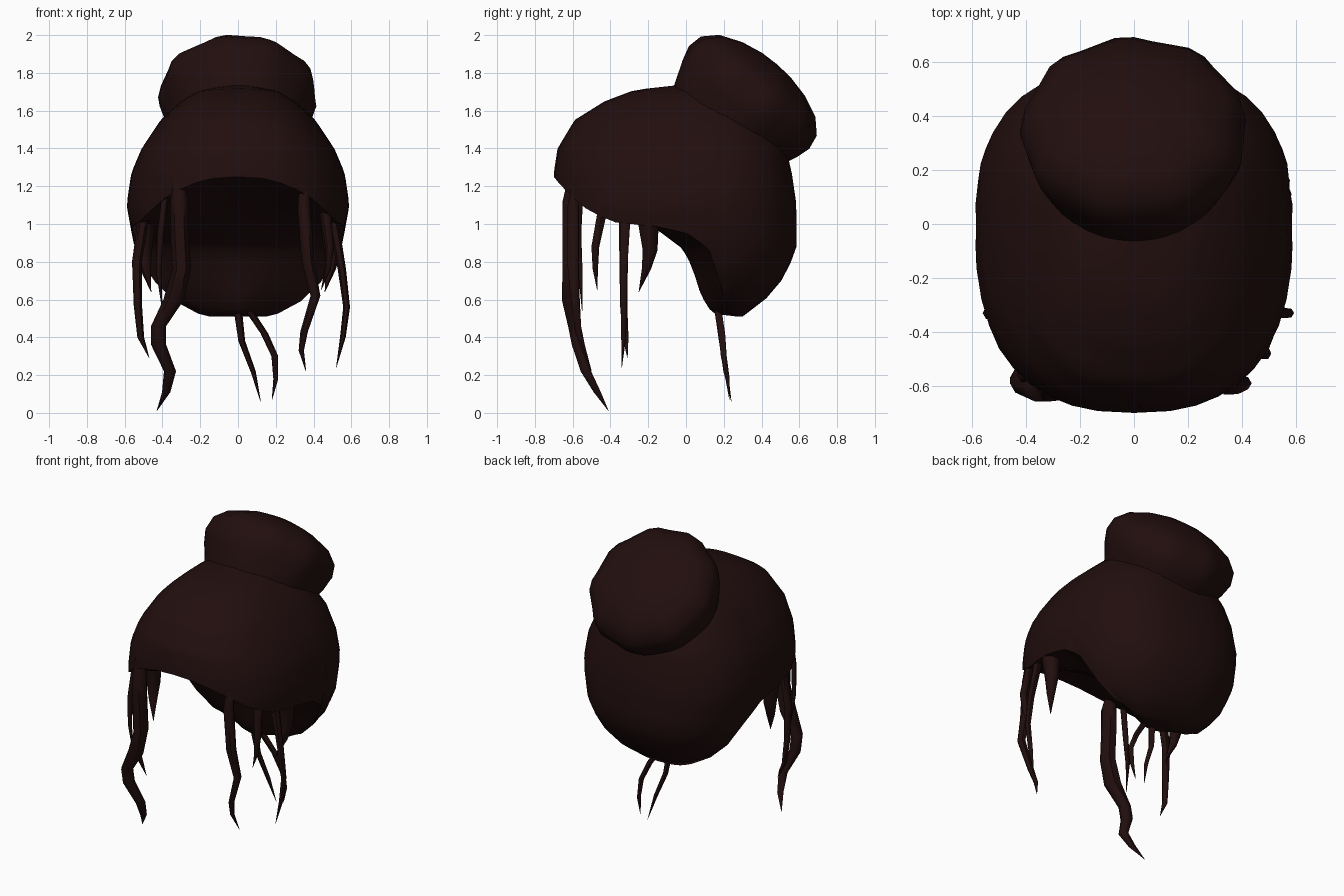
import bpy, bmesh, math
from mathutils import Matrix, Vector

if "Cube" in bpy.data.objects:
    bpy.data.objects.remove(bpy.data.objects["Cube"])

hair = bpy.data.materials.new("dark brown hair")
hair.use_nodes = True
COLOR = (0.016, 0.0045, 0.0045, 1)
hair.diffuse_color = COLOR
hair.roughness = 1
bsdf = hair.node_tree.nodes["Principled BSDF"]
bsdf.inputs["Base Color"].default_value = COLOR
bsdf.inputs["Roughness"].default_value = 1
bsdf.inputs["Specular IOR Level"].default_value = 0


def interp(table, v, col=1):
    """Linear lookup in rows sorted by rising first value."""
    if v <= table[0][0]:
        return table[0][col]
    for a, b in zip(table, table[1:]):
        if v <= b[0]:
            return a[col] + (b[col] - a[col]) * (v - a[0]) / (b[0] - a[0])
    return table[-1][col]


def finish(bm, name):
    bmesh.ops.remove_doubles(bm, verts=bm.verts, dist=0.0005)
    bmesh.ops.recalc_face_normals(bm, faces=bm.faces)
    mesh = bpy.data.meshes.new(name)
    bm.to_mesh(mesh)
    bm.free()
    mesh.materials.append(hair)
    for p in mesh.polygons:
        p.use_smooth = True
    obj = bpy.data.objects.new(name, mesh)
    bpy.context.collection.objects.link(obj)
    bpy.context.view_layer.objects.active = obj
    obj.select_set(True)
    bpy.ops.object.shade_smooth_by_angle(angle=math.radians(60))
    obj.select_set(False)


def bridge(bm, rows):
    n = len(rows[0])
    for a, b in zip(rows, rows[1:]):
        for i in range(n):
            j = (i + 1) % n
            bm.faces.new((a[i], a[j], b[j], b[i]))


# Cap of hair: height, front reach, back reach, half width, middle depth
OUTLINE = [(0.51, 0.5, 0.30, 0.21, 0.15), (0.60, 0.6, 0.42, 0.36, 0.08),
           (0.73, 0.65, 0.53, 0.48, 0.05), (0.88, 0.68, 0.585, 0.55, 0.01),
           (1.10, 0.70, 0.585, 0.59, 0), (1.27, 0.70, 0.56, 0.565, 0),
           (1.40, 0.68, 0.53, 0.51, 0), (1.55, 0.59, 0.44, 0.41, 0),
           (1.65, 0.43, 0.33, 0.30, 0), (1.71, 0.27, 0.2, 0.2, 0), (1.74, 0, 0, 0, 0)]
# Hairline height by depth at the front, then by angle behind the ear
HAIRLINE = [(-0.70, 1.25), (-0.66, 1.20), (-0.53, 1.08), (-0.40, 1.01), (-0.14, 0.985)]
NAPE_LINE = [(84, 0.98), (90, 0.95), (97, 0.86), (101, 0.69), (107, 0.59),
             (120, 0.525), (140, 0.51)]
# Middle line of the underside: angle, depth, height
SPINE = [(0, -0.67, 1.24), (30, -0.55, 1.20), (60, -0.32, 1.09), (80, -0.14, 0.96),
         (95, -0.02, 0.87), (103, 0.03, 0.78), (115, 0.08, 0.62), (135, 0.14, 0.525),
         (180, 0.28, 0.51)]
TOP, RINGS, UNDER = 1.74, 20, 7


def bulge(v):
    return math.copysign(abs(v) ** 0.78, v) if abs(v) > 1e-6 else 0


def cap_point(deg, t):
    s, c = math.sin(math.radians(deg)), math.cos(math.radians(deg))
    if abs(deg) < 84:
        rim = interp(HAIRLINE, -0.7 * bulge(c))
    else:
        rim = interp(NAPE_LINE, abs(deg))
    z = rim + (TOP - rim) * (1 - t ** 1.6)
    front, back, width, mid = (interp(OUTLINE, z, k) for k in (1, 2, 3, 4))
    reach = front + mid if c > 0 else back - mid
    return Vector((width * bulge(s), mid - reach * bulge(c), z))


def under_point(deg, t):
    rim = cap_point(deg, 1)
    ease = math.sin(t * math.pi / 2)
    y, z = (interp(SPINE, abs(deg), k) for k in (1, 2))
    return Vector((rim.x * (1 - t), rim.y + (y - rim.y) * ease, rim.z + (z - rim.z) * ease))


half = [9 * i for i in range(1, 10)] + [86, 90, 94, 97, 101, 107, 113] + \
       [120 + 10 * i for i in range(6)]
angles = [-a for a in reversed(half)] + [0] + half + [180]
bm = bmesh.new()
rows = [[bm.verts.new(cap_point(a, r / RINGS)) for a in angles] for r in range(RINGS + 1)]
rows += [[bm.verts.new(under_point(a, r / UNDER)) for a in angles] for r in range(1, UNDER + 1)]
bridge(bm, rows)
finish(bm, "hair_cap")

# Bun: lobed lathe, tilted up and back
BUN = [(0.28, -0.27), (0.345, -0.12), (0.40, 0.0), (0.425, 0.08), (0.41, 0.16),
       (0.34, 0.23), (0.22, 0.28), (0.10, 0.305), (0, 0.31)]
SEG = 36
bm = bmesh.new()
rows = []
for r, h in BUN:
    ring = []
    for i in range(SEG):
        a = 2 * math.pi * i / SEG
        dent = (1 - math.cos(9 * a + 3.77)) * min(1, max(0, h + 0.1) * 5)
        lobe = 1 - 0.025 * dent
        ring.append(bm.verts.new((r * lobe * math.cos(a), r * lobe * math.sin(a), h)))
    rows.append(ring)
bridge(bm, rows)
tilt = Matrix.Rotation(-math.radians(40.5), 4, "X")
bm.transform(Matrix.Translation((0, 0.28, 1.61)) @ tilt)
finish(bm, "hair_bun")


# Loose strands: tapering tubes along a path of (x, y, z, radius)
def strand(name, path, sides=6):
    bm = bmesh.new()
    rows = []
    for x, y, z, r in path:
        rows.append([bm.verts.new((x + r * math.cos(2 * math.pi * i / sides),
                                   y + r * math.sin(2 * math.pi * i / sides), z))
                     for i in range(sides)])
    bridge(bm, rows)
    bm.faces.new(rows[0])
    finish(bm, name)


strand("front_right_lock", [
    (-.32, -.60, 1.24, .03), (-.31, -.61, 1.12, .05), (-.31, -.61, .98, .05),
    (-.30, -.61, .76, .05), (-.34, -.61, .60, .055), (-.42, -.59, .46, .04),
    (-.42, -.57, .36, .04), (-.36, -.53, .22, .032), (-.38, -.47, .11, .022),
    (-.43, -.41, .01, .001)])
strand("front_right_wisp", [
    (-.38, -.56, 1.18, .02), (-.41, -.57, .95, .018), (-.42, -.56, .75, .014),
    (-.40, -.55, .54, .001)])
strand("front_left_lock", [
    (.35, -.58, 1.22, .025), (.35, -.60, 1.08, .036), (.37, -.60, .80, .034),
    (.41, -.59, .62, .026), (.35, -.57, .43, .02), (.335, -.54, .33, .014),
    (.36, -.50, .22, .001)])
strand("side_right_lock", [
    (-.50, -.33, 1.03, .03), (-.535, -.33, .80, .026), (-.53, -.33, .57, .022),
    (-.515, -.32, .40, .018), (-.47, -.31, .29, .001)])
strand("side_left_lock", [
    (.50, -.32, 1.03, .03), (.55, -.33, .76, .022), (.575, -.33, .56, .018),
    (.555, -.33, .40, .015), (.52, -.34, .24, .001)])
strand("temple_left_wisp", [
    (.46, -.44, 1.08, .03), (.485, -.48, .88, .024), (.475, -.48, .76, .016),
    (.44, -.47, .65, .001)])
for side, label in ((1, "left"), (-1, "right")):
    strand("ear_wisp_" + label, [
        (side * .50, -.20, 1.02, .065), (side * .50, -.19, .86, .045),
        (side * .49, -.21, .76, .028), (side * .46, -.25, .64, .001)])
strand("nape_wisp_inner", [
    (0, .17, .54, .022), (.02, .19, .38, .018), (.08, .21, .22, .014),
    (.12, .24, .06, .001)])
strand("nape_wisp_outer", [
    (.06, .17, .54, .022), (.14, .19, .42, .02), (.195, .20, .30, .018),
    (.20, .22, .18, .013), (.18, .23, .07, .001)])
